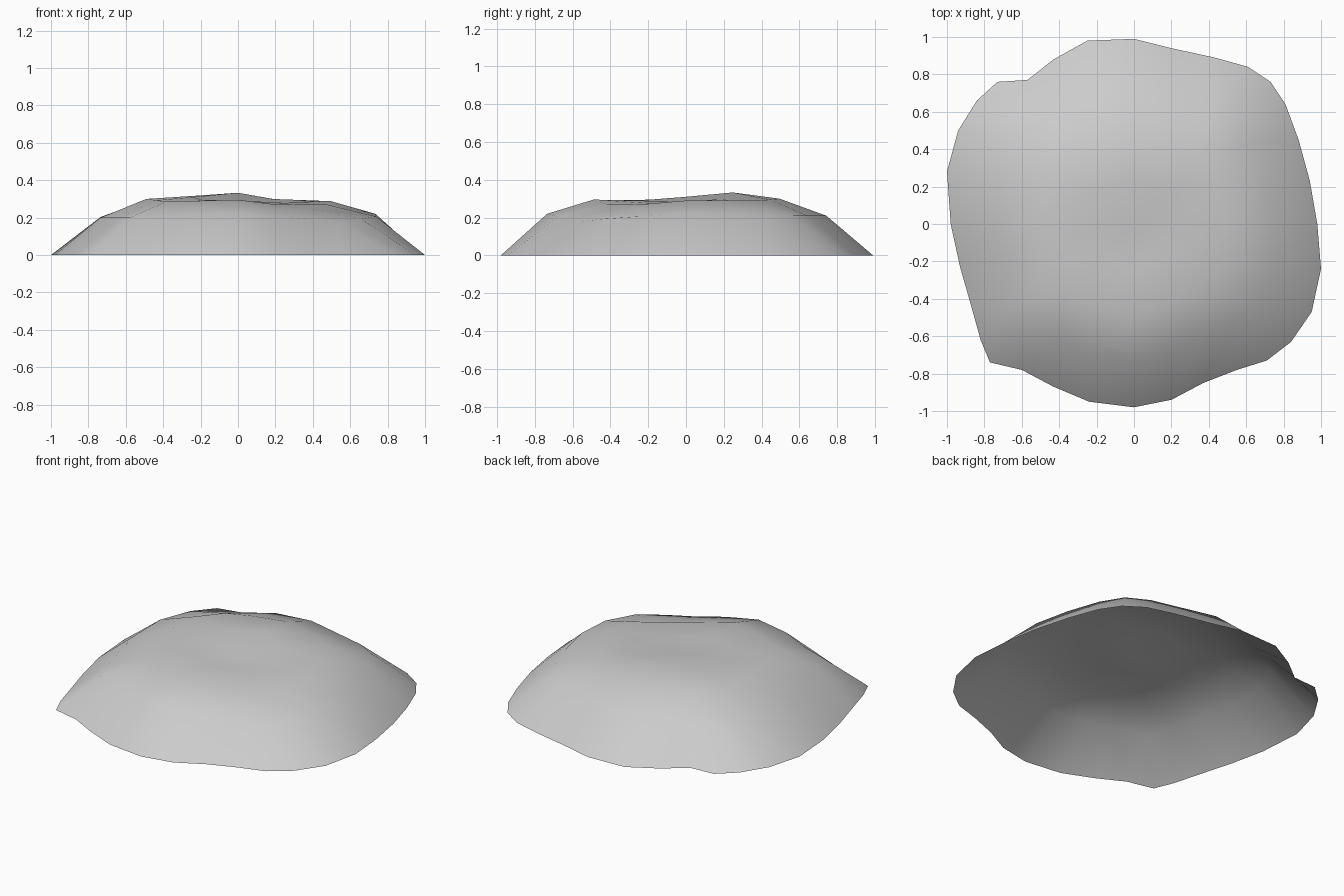
import bpy
import bmesh
from mathutils import Vector

cube = bpy.data.objects.get("Cube")
if cube:
    bpy.data.objects.remove(cube, do_unlink=True)

HALF = 4  # grid cells from the centre to the edge

# Ground outline, counter-clockwise from the back
OUTLINE = [
    (0, .99), (-.25, .98), (-.43, .88), (-.57, .77), (-.73, .76), (-.84, .66), (-.94, .5), (-1, .28),
    (-.98, 0), (-.93, -.23), (-.87, -.44), (-.82, -.62), (-.77, -.74), (-.6, -.78), (-.43, -.87), (-.24, -.95),
    (0, -.98), (.2, -.94), (.37, -.85), (.55, -.78), (.71, -.73), (.84, -.63), (.95, -.47), (1, -.24),
    (.98, 0), (.94, .23), (.88, .45), (.81, .64), (.73, .76), (.61, .84), (.43, .89), (.2, .94)]

# Heights of each ring at eight compass directions, in the same order
HEIGHTS = {
    1: [.333, .32, .31, .295, .29, .275, .28, .3],
    2: [.3, .3, .3, .285, .295, .25, .29, .29],
    3: [.21, .21, .2, .2, .22, .18, .22, .21],
    4: [0] * 8,
}
CENTRE_HEIGHT = .28


def sample(values, t):
    """Linear sample of a closed list, t from 0 to 1."""
    t = (t % 1) * len(values)
    i = int(t)
    f = t - i
    return values[i] * (1 - f) + values[(i + 1) % len(values)] * f


def turn(i, j, k):
    """Fraction of the way round square ring k, from the back."""
    if j == k:
        steps = -i
    elif i == -k:
        steps = 2 * k - j
    elif j == -k:
        steps = 4 * k + i
    else:
        steps = 6 * k + j
    return steps / (8 * k)


outline = [Vector(p) for p in OUTLINE]


def mound_point(i, j):
    k = max(abs(i), abs(j))
    if k == 0:
        return (0, 0, CENTRE_HEIGHT)
    t = turn(i, j, k)
    flat = sample(outline, t) * k / HALF
    return (flat.x, flat.y, sample(HEIGHTS[k], t))


# Open shell of the mound, a square grid pulled into rings
bm = bmesh.new()
span = range(-HALF, HALF + 1)
grid = {(i, j): bm.verts.new(mound_point(i, j)) for i in span for j in span}
for i in span[:-1]:
    for j in span[:-1]:
        bm.faces.new([grid[i, j], grid[i + 1, j], grid[i + 1, j + 1], grid[i, j + 1]])
for face in bm.faces:
    face.smooth = True
mesh = bpy.data.meshes.new("mound")
bm.to_mesh(mesh)
bm.free()
mound = bpy.data.objects.new("mound", mesh)
bpy.context.collection.objects.link(mound)

# Plain stone colour
stone = bpy.data.materials.new("light_grey")
stone.use_nodes = True
colour = (.6, .6, .6, 1)
stone.diffuse_color = colour
stone.node_tree.nodes["Principled BSDF"].inputs["Base Color"].default_value = colour
mesh.materials.append(stone)
